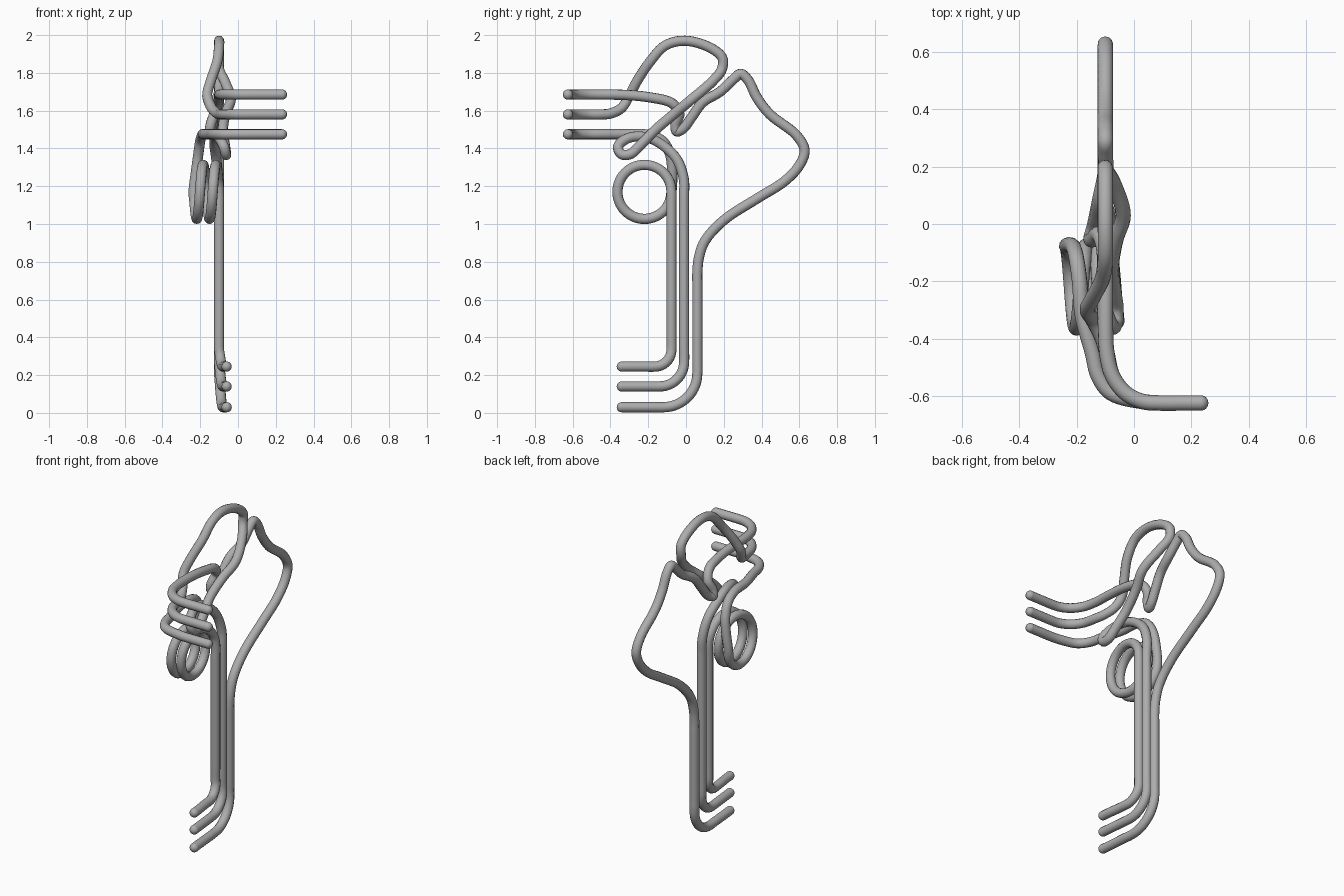
import bpy
import math
from mathutils import Vector

RADIUS = 0.027
TRUNK_X = -0.1          # plane in which the three wires run upward

cube = bpy.data.objects.get("Cube")
if cube:
    bpy.data.objects.remove(cube, do_unlink=True)

steel = bpy.data.materials.new("grey_steel")
steel.use_nodes = True
steel_colour = (0.42, 0.42, 0.42, 1)
steel.diffuse_color = steel_colour
shader = steel.node_tree.nodes["Principled BSDF"]
shader.inputs["Base Color"].default_value = steel_colour
shader.inputs["Roughness"].default_value = 0.5


def foot(y, z, bend, top):
    """Short forward foot, rounded bend, then the straight vertical run."""
    points = [(-0.06, -0.34, z), (-0.065, -0.29, z), (-0.075, y - bend - 0.05, z)]
    for step in range(7):
        angle = math.pi / 2 * step / 6
        points.append((-0.08 - 0.02 * step / 6,
                       y - bend + bend * math.sin(angle),
                       z + bend - bend * math.cos(angle)))
    start = z + bend
    for share in (0.1, 0.5, 0.9, 1):
        points.append((TRUNK_X, y, start + (top - start) * share))
    return points


def hand(z, bulge=0.0):
    """Upper end that sweeps sideways; bulge pushes the bend outward."""
    corner = [(-0.095, -0.45), (-0.075, -0.53), (-0.03, -0.59)]
    points = [(x - bulge, y, z) for x, y in corner]
    return points + [(0.03, -0.62, z), (0.09, -0.625, z),
                     (0.16, -0.625, z), (0.233, -0.625, z)]


def coil(y, z, radius, x_start, x_end, turns):
    """Sideways helix starting and ending at its rear side."""
    count = turns * 16
    points = []
    for step in range(1, count + 1):
        angle = math.tau * turns * step / count
        points.append((x_start + (x_end - x_start) * step / count,
                       y + radius * math.cos(angle),
                       z + radius * math.sin(angle)))
    return points


def smooth_path(points, steps=6):
    """Centripetal spline through every point."""
    pts = [Vector(p) for p in points]
    pts = [2 * pts[0] - pts[1]] + pts + [2 * pts[-1] - pts[-2]]
    path = []
    for a, b, c, d in zip(pts, pts[1:], pts[2:], pts[3:]):
        ta = 0
        tb = ta + math.sqrt((b - a).length)
        tc = tb + math.sqrt((c - b).length)
        td = tc + math.sqrt((d - c).length)
        for step in range(steps):
            t = tb + (tc - tb) * step / steps
            ab = a.lerp(b, (t - ta) / (tb - ta))
            bc = b.lerp(c, (t - tb) / (tc - tb))
            cd = c.lerp(d, (t - tc) / (td - tc))
            abc = ab.lerp(bc, (t - ta) / (tc - ta))
            bcd = bc.lerp(cd, (t - tb) / (td - tb))
            path.append(abc.lerp(bcd, (t - tb) / (tc - tb)))
    path.append(pts[-2])
    return path


def make_wire(name, points):
    """Round tube along the path with a ball at each end."""
    path = smooth_path(points)
    curve = bpy.data.curves.new(name, "CURVE")
    curve.dimensions = "3D"
    curve.bevel_depth = RADIUS
    curve.bevel_resolution = 4
    curve.use_fill_caps = True
    spline = curve.splines.new("POLY")
    spline.points.add(len(path) - 1)
    for point, place in zip(spline.points, path):
        point.co = (*place, 1)
        point.radius = 1
    spline.use_smooth = True
    curve.materials.append(steel)
    wire = bpy.data.objects.new(name, curve)
    bpy.context.collection.objects.link(wire)
    bpy.ops.object.select_all(action="DESELECT")
    wire.select_set(True)
    bpy.context.view_layer.objects.active = wire
    bpy.ops.object.convert(target="MESH")
    for label, place in (("lower", path[0]), ("upper", path[-1])):
        bpy.ops.mesh.primitive_uv_sphere_add(
            segments=16, ring_count=10, radius=RADIUS, location=place)
        tip = bpy.context.object
        tip.name = name + "_" + label + "_tip"
        tip.data.materials.append(steel)
        bpy.ops.object.shade_smooth()


# Wire wound into a two-turn coil
make_wire("coiled_wire",
          foot(-0.077, 0.245, 0.09, 1.17)
          + coil(-0.22, 1.17, 0.143, TRUNK_X, -0.235, 2)
          + [(-0.222, -0.073, 1.28), (-0.21, -0.085, 1.37),
             (-0.2, -0.125, 1.44), (-0.19, -0.2, 1.472),
             (-0.18, -0.32, 1.475)]
          + hand(1.475, 0.05))

# Wire with a small eyelet and a tall head loop
eyelet = [(-0.105, -0.012, 1.24), (-0.115, -0.05, 1.345),
          (-0.125, -0.135, 1.425), (-0.12, -0.215, 1.46),
          (-0.1, -0.305, 1.455), (-0.075, -0.36, 1.41),
          (-0.065, -0.342, 1.37), (-0.063, -0.295, 1.37),
          (-0.07, -0.24, 1.42), (-0.08, -0.16, 1.5)]
head_loop = [(-0.065, -0.06, 1.585), (-0.038, 0.03, 1.66),
             (-0.07, 0.14, 1.755), (-0.1, 0.19, 1.82),
             (-0.1, 0.192, 1.88), (-0.1, 0.125, 1.935),
             (-0.1, -0.005, 1.97), (-0.1, -0.11, 1.945),
             (-0.11, -0.19, 1.86), (-0.145, -0.26, 1.755),
             (-0.163, -0.3, 1.68), (-0.14, -0.34, 1.615),
             (-0.11, -0.4, 1.585)]
make_wire("looped_wire",
          foot(-0.01, 0.14, 0.13, 1.15) + eyelet + head_loop + hand(1.58))

# Wire that bows backward to a peak and returns through a hook
back_bow = [(TRUNK_X, y, z) for y, z in (
    (0.068, 0.82), (0.1, 0.91), (0.2, 1.02), (0.385, 1.14),
    (0.52, 1.225), (0.6, 1.31), (0.628, 1.39), (0.585, 1.47),
    (0.445, 1.58), (0.375, 1.67), (0.33, 1.76), (0.29, 1.795),
    (0.25, 1.765), (0.18, 1.7))]
hook = [(-0.118, 0.09, 1.645), (-0.13, 0.03, 1.565),
        (-0.14, -0.015, 1.505), (-0.15, -0.05, 1.49),
        (-0.145, -0.055, 1.525), (-0.125, -0.035, 1.585),
        (-0.107, -0.075, 1.64), (-0.1, -0.19, 1.67),
        (-0.1, -0.32, 1.683)]
make_wire("bowed_wire",
          foot(0.06, 0.03, 0.18, 0.74) + back_bow + hook + hand(1.685))
